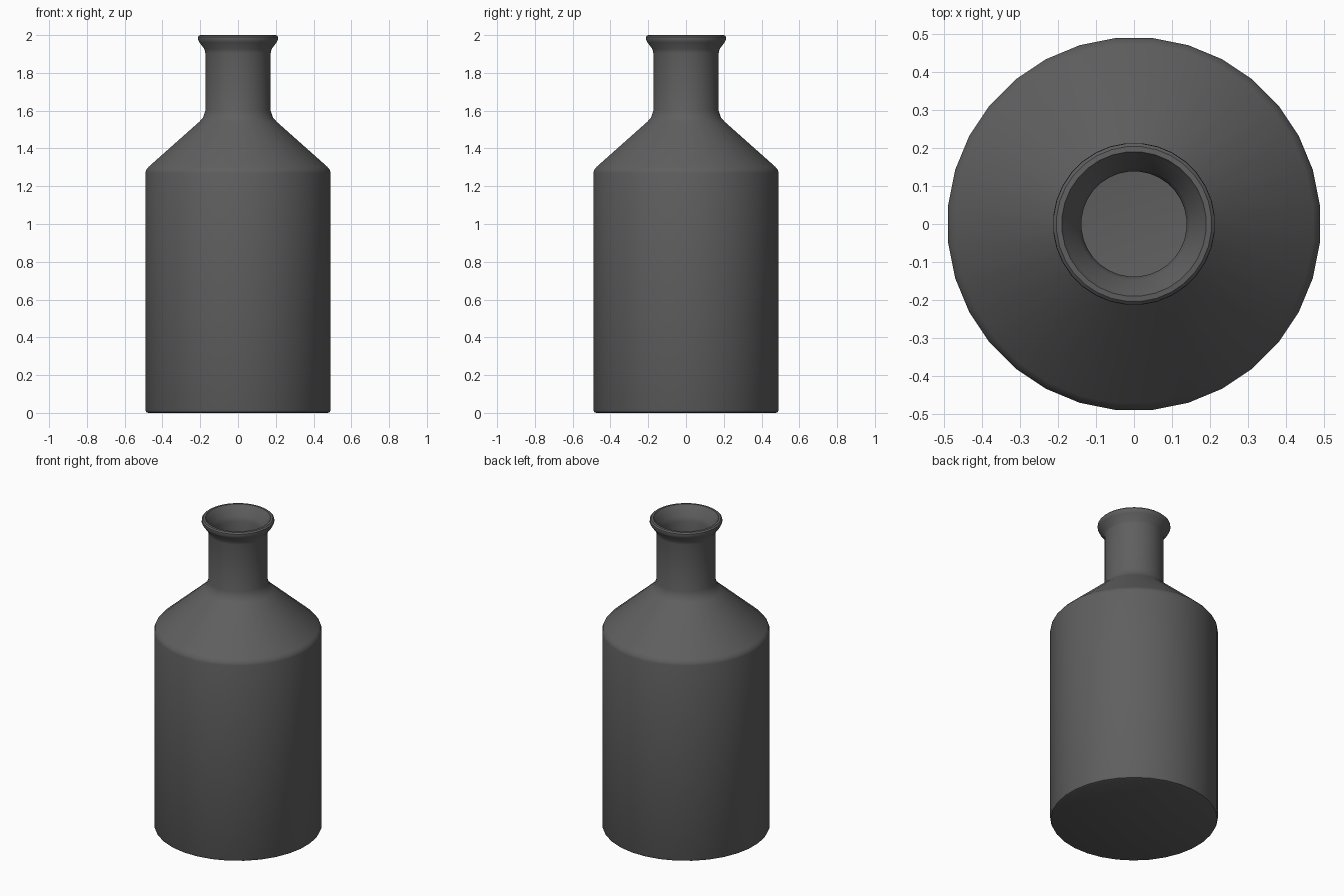
import bpy, bmesh, math

cube = bpy.data.objects.get("Cube")
if cube:
    bpy.data.objects.remove(cube, do_unlink=True)

SIDES = 32

# Dark grey bottle material
grey = bpy.data.materials.new("dark_grey")
grey.use_nodes = True
colour = (0.115, 0.115, 0.115, 1.0)
grey.diffuse_color = colour
bsdf = next(n for n in grey.node_tree.nodes if n.type == 'BSDF_PRINCIPLED')
bsdf.inputs["Base Color"].default_value = colour
bsdf.inputs["Roughness"].default_value = 0.6


def lathe(name, profile, material):
    """Turn an open (radius, height) profile around z and cap both ends."""
    bm = bmesh.new()
    rings = []
    for r, z in profile:
        angles = [(i + 0.5) * 2 * math.pi / SIDES for i in range(SIDES)]
        rings.append([bm.verts.new((r * math.cos(a), r * math.sin(a), z))
                      for a in angles])
    for low, high in zip(rings, rings[1:]):
        for i in range(SIDES):
            j = (i + 1) % SIDES
            bm.faces.new((low[i], low[j], high[j], high[i]))
    bm.faces.new(rings[0][::-1])
    bm.faces.new(rings[-1])
    bmesh.ops.recalc_face_normals(bm, faces=bm.faces)
    mesh = bpy.data.meshes.new(name)
    bm.to_mesh(mesh)
    bm.free()
    mesh.materials.append(material)
    obj = bpy.data.objects.new(name, mesh)
    bpy.context.collection.objects.link(obj)
    return obj


# Outer wall, from the base up to the lip
outer = [
    (0.478, 0.0), (0.488, 0.004), (0.493, 0.015),       # rounded foot
    (0.493, 1.27), (0.489, 1.286), (0.475, 1.303),      # body and shoulder edge
    (0.205, 1.542), (0.185, 1.565), (0.174, 1.60),      # shoulder into neck
    (0.174, 1.905), (0.178, 1.925), (0.206, 1.962),     # neck and flare
    (0.214, 1.978), (0.213, 1.991), (0.205, 1.999),     # rolled lip
]
# Inner wall, from the lip down to the floor
inner = [
    (0.191, 2.0), (0.184, 1.988), (0.148, 1.942), (0.139, 1.91),
    (0.139, 1.59), (0.155, 1.55), (0.18, 1.52),
    (0.455, 1.277), (0.458, 1.265), (0.458, 0.04), (0.45, 0.035),
]
bottle = lathe("bottle", outer + inner, grey)

# Smooth shading with crisp edges at the base and lip
bpy.ops.object.select_all(action='DESELECT')
bottle.select_set(True)
bpy.context.view_layer.objects.active = bottle
bpy.ops.object.shade_smooth_by_angle(angle=math.radians(35))
